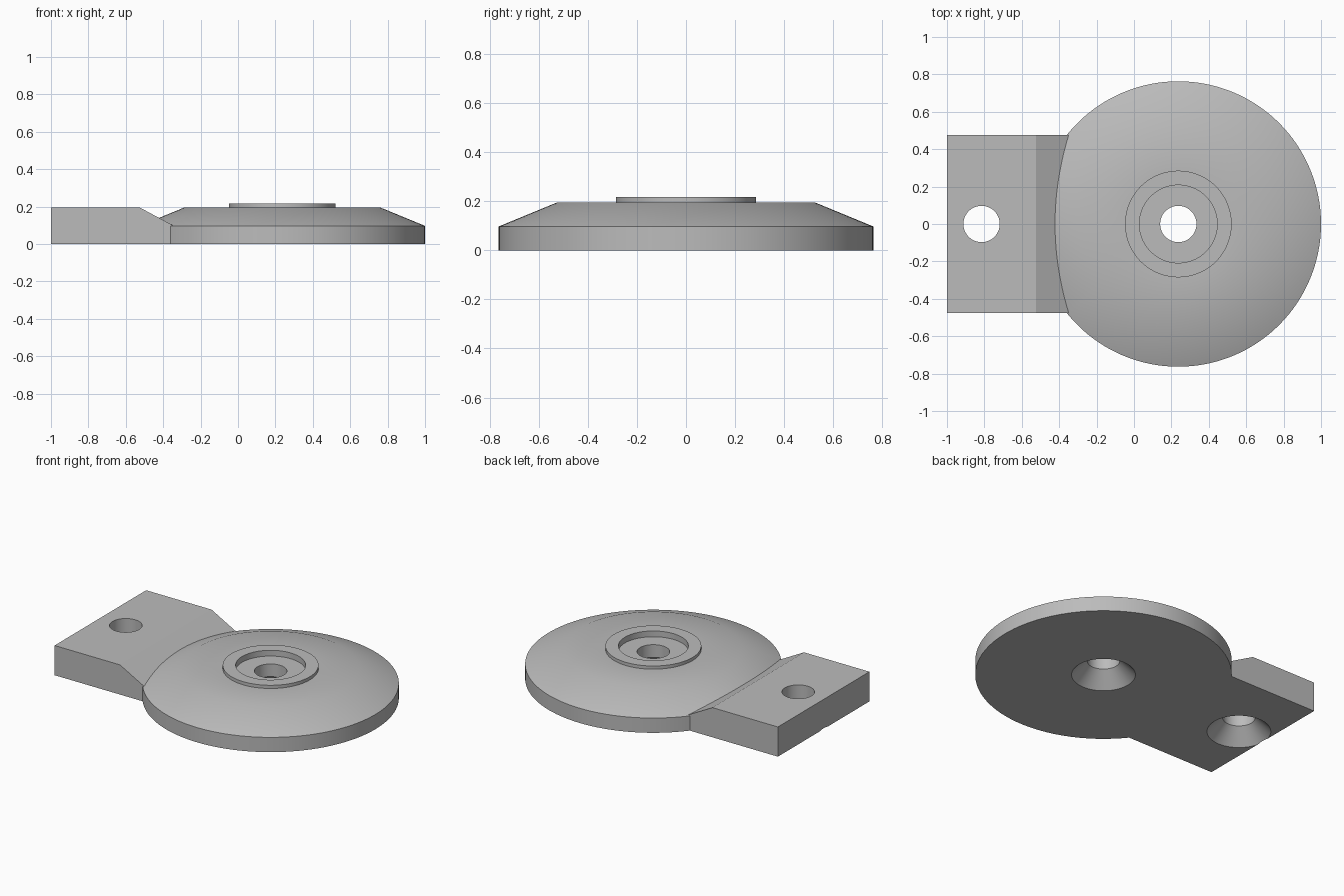
import bpy, bmesh, math
from mathutils import Matrix

cube = bpy.data.objects.get("Cube")
if cube:
    bpy.data.objects.remove(cube, do_unlink=True)

DISC_X, TAB_HOLE_X = 0.237, -0.815
HOLE_R, SINK_R, SINK_DEPTH = 0.097, 0.19, 0.095
TOP, SEGMENTS = 0.195, 128

grey = bpy.data.materials.new("plain grey")
grey.use_nodes = True
colour = (0.5, 0.5, 0.5, 1)
grey.diffuse_color = colour
grey.node_tree.nodes["Principled BSDF"].inputs["Base Color"].default_value = colour


def make_object(name, bm):
    bmesh.ops.recalc_face_normals(bm, faces=bm.faces)
    mesh = bpy.data.meshes.new(name)
    bm.to_mesh(mesh)
    bm.free()
    mesh.materials.append(grey)
    obj = bpy.data.objects.new(name, mesh)
    bpy.context.collection.objects.link(obj)
    return obj


def lathe(name, profile, x):
    """Solid of revolution from (radius, height) points, starting and ending on the axis."""
    bm = bmesh.new()
    verts = [bm.verts.new((r, 0, z)) for r, z in profile]
    edges = [bm.edges.new(pair) for pair in zip(verts, verts[1:])]
    bmesh.ops.spin(bm, geom=verts + edges, axis=(0, 0, 1), cent=(0, 0, 0),
                   angle=math.tau, steps=SEGMENTS, use_merge=True)
    bmesh.ops.remove_doubles(bm, verts=bm.verts, dist=1e-5)
    # Turn the end fans into single flat caps
    poles = [v for v in bm.verts if v.co.xy.length < 1e-5]
    bmesh.ops.dissolve_verts(bm, verts=poles)
    bmesh.ops.transform(bm, matrix=Matrix.Translation((x, 0, 0)), verts=bm.verts)
    return make_object(name, bm)


def combine(target, other, operation):
    mod = target.modifiers.new(operation.lower(), "BOOLEAN")
    mod.operation, mod.solver, mod.object = operation, "EXACT", other
    bpy.context.view_layer.objects.active = target
    bpy.ops.object.modifier_apply(modifier=mod.name)
    bpy.data.objects.remove(other, do_unlink=True)


# Bevelled disc with a raised rim around a shallow recess
plate = lathe("mounting_plate", [
    (0, 0), (0.763, 0), (0.763, 0.097), (0.525, TOP), (0.285, TOP),
    (0.285, 0.216), (0.208, 0.216), (0.208, 0.178), (0, 0.178)], DISC_X)

# Rectangular tab whose end ramps down into the disc
bm = bmesh.new()
side = [(-1, 0), (-0.25, 0), (-0.25, 0.047), (-0.525, TOP), (-1, TOP)]
face = bm.faces.new([bm.verts.new((x, -0.475, z)) for x, z in side])
extruded = bmesh.ops.extrude_face_region(bm, geom=[face])["geom"]
bmesh.ops.translate(bm, vec=(0, 0.95, 0),
                    verts=[g for g in extruded if isinstance(g, bmesh.types.BMVert)])
combine(plate, make_object("tab", bm), "UNION")

# Screw holes, countersunk from below
for x in (DISC_X, TAB_HOLE_X):
    hole = lathe("hole_cutter", [
        (0, -0.05), (SINK_R, -0.05), (SINK_R, 0), (HOLE_R, SINK_DEPTH),
        (HOLE_R, 0.3), (0, 0.3)], x)
    hole.hide_render = True
    combine(plate, hole, "DIFFERENCE")

# Smooth the round surfaces and keep the ramp edges crisp
bpy.ops.object.select_all(action="DESELECT")
plate.select_set(True)
bpy.context.view_layer.objects.active = plate
bpy.ops.object.shade_smooth_by_angle(angle=math.radians(25))
